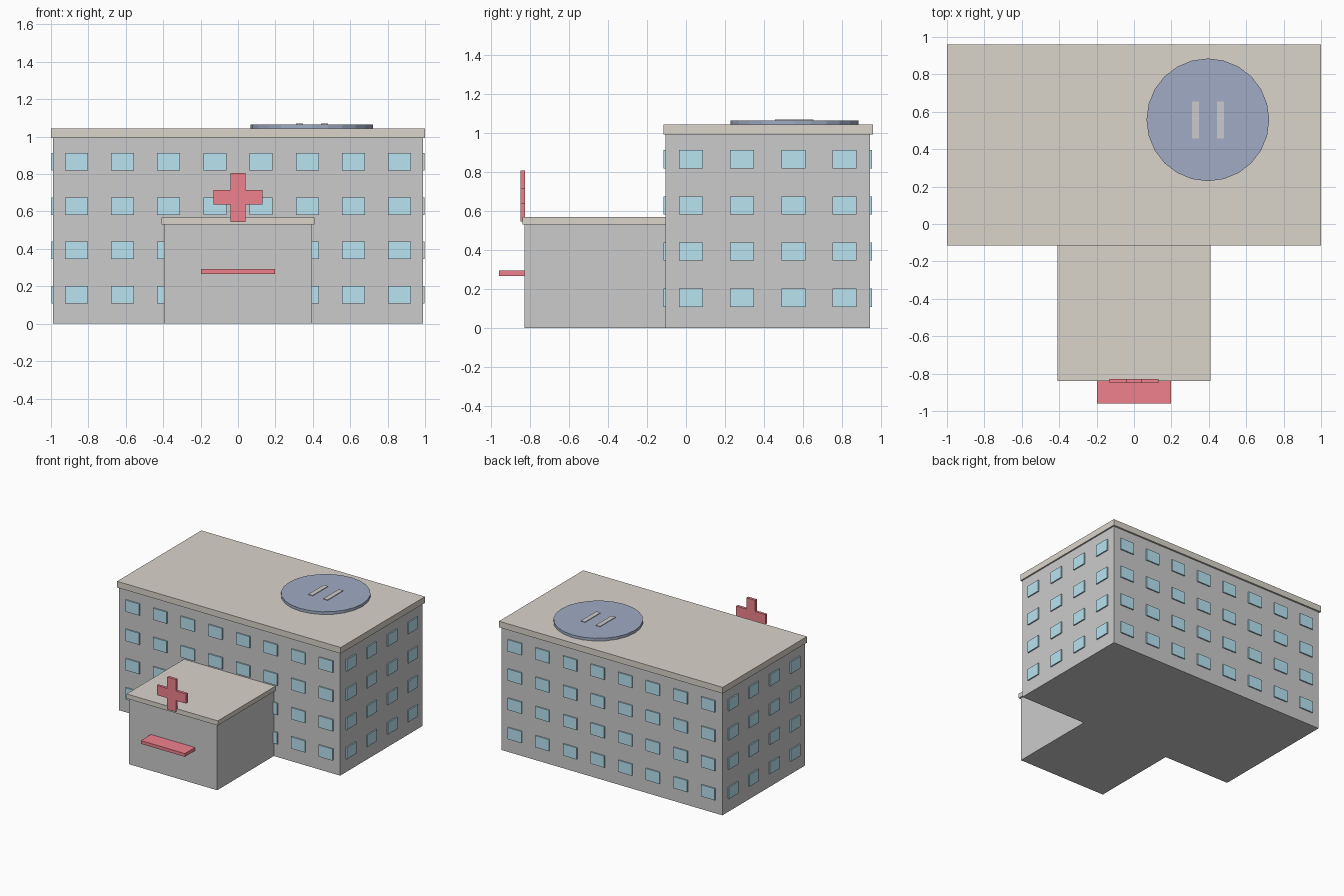
import bpy, bmesh
from mathutils import Matrix, Vector

if "Cube" in bpy.data.objects:
    bpy.data.objects.remove(bpy.data.objects["Cube"])


def material(name, r, g, b):
    m = bpy.data.materials.new(name)
    m.diffuse_color = (r, g, b, 1)
    m.use_nodes = True
    m.node_tree.nodes["Principled BSDF"].inputs["Base Color"].default_value = m.diffuse_color
    return m


ROOF = material("roof_tan", 0.70, 0.66, 0.60)
GLASS = material("window_blue", 0.48, 0.77, 0.88)
RED = material("sign_red", 0.86, 0.22, 0.27)
PAD = material("pad_blue", 0.35, 0.41, 0.55)


def finish(name, bm, mat=None):
    mesh = bpy.data.meshes.new(name)
    bm.to_mesh(mesh)
    bm.free()
    if mat:
        mesh.materials.append(mat)
    ob = bpy.data.objects.new(name, mesh)
    bpy.context.collection.objects.link(ob)
    return ob


def add_box(bm, lo, hi):
    lo, hi = Vector(lo), Vector(hi)
    mat = Matrix.Translation((lo + hi) / 2) @ Matrix.Diagonal((*(hi - lo), 1))
    bmesh.ops.create_cube(bm, size=1, matrix=mat)


def box(name, lo, hi, mat=None):
    bm = bmesh.new()
    add_box(bm, lo, hi)
    return finish(name, bm, mat)


# Main block and roof slab
X, Y0, Y1 = 0.988, -0.106, 0.946
box("main_block", (-X, Y0, 0), (X, Y1, 0.993))
box("main_roof", (-1, -0.116, 0.993), (1, 0.96, 1.043), ROOF)

# Entrance wing and its roof
box("entrance_wing", (-0.395, -0.83, 0), (0.395, Y0, 0.53))
box("entrance_roof", (-0.408, -0.84, 0.53), (0.408, Y0, 0.568), ROOF)
box("entrance_canopy", (-0.197, -0.96, 0.267), (0.197, -0.83, 0.293), RED)

# Windows: four floors on every side, each a thin raised pane
W, H, D = 0.0615, 0.047, 0.01
front, sides = bmesh.new(), bmesh.new()
for floor in range(4):
    z = 0.155 + 0.2367 * floor
    for i in range(8):
        x = (i - 3.5) * 0.247
        for y in (Y0, Y1):
            add_box(front, (x - W, y - D, z - H), (x + W, y + D, z + H))
    for i in range(4):
        y = (Y0 + Y1) / 2 + (i - 1.5) * 0.263
        for x in (-X, X):
            add_box(sides, (x - D, y - W, z - H), (x + D, y + W, z + H))
finish("front_and_back_windows", front, GLASS)
finish("side_windows", sides, GLASS)

# Cross sign: half outline of a plus, extruded in depth
a, b, c = 0.039, 0.131, 0.676
quarter = [(a, b), (a, a), (b, a)]
outline = []
for k in range(4):
    for x, z in quarter:
        for _ in range(k):
            x, z = z, -x
        outline.append((x, z))
bm = bmesh.new()
face = bm.faces.new([bm.verts.new((x, -0.85, c + z)) for x, z in outline])
ext = bmesh.ops.extrude_face_region(bm, geom=[face])
bmesh.ops.translate(bm, vec=(0, 0.022, 0),
                    verts=[v for v in ext["geom"] if isinstance(v, bmesh.types.BMVert)])
bmesh.ops.recalc_face_normals(bm, faces=bm.faces)
finish("cross_sign", bm, RED)

# Rooftop landing pad with two plain stripes
PX, PY = 0.395, 0.557
bm = bmesh.new()
bmesh.ops.create_cone(bm, cap_ends=True, segments=24, radius1=0.328, radius2=0.328,
                      depth=0.022, matrix=Matrix.Translation((PX, PY, 1.054)))
finish("landing_pad", bm, PAD)
bm = bmesh.new()
for s in (-1, 1):
    x = PX + s * 0.067
    add_box(bm, (x - 0.019, PY - 0.099, 1.06), (x + 0.019, PY + 0.099, 1.07))
finish("pad_stripes", bm)
